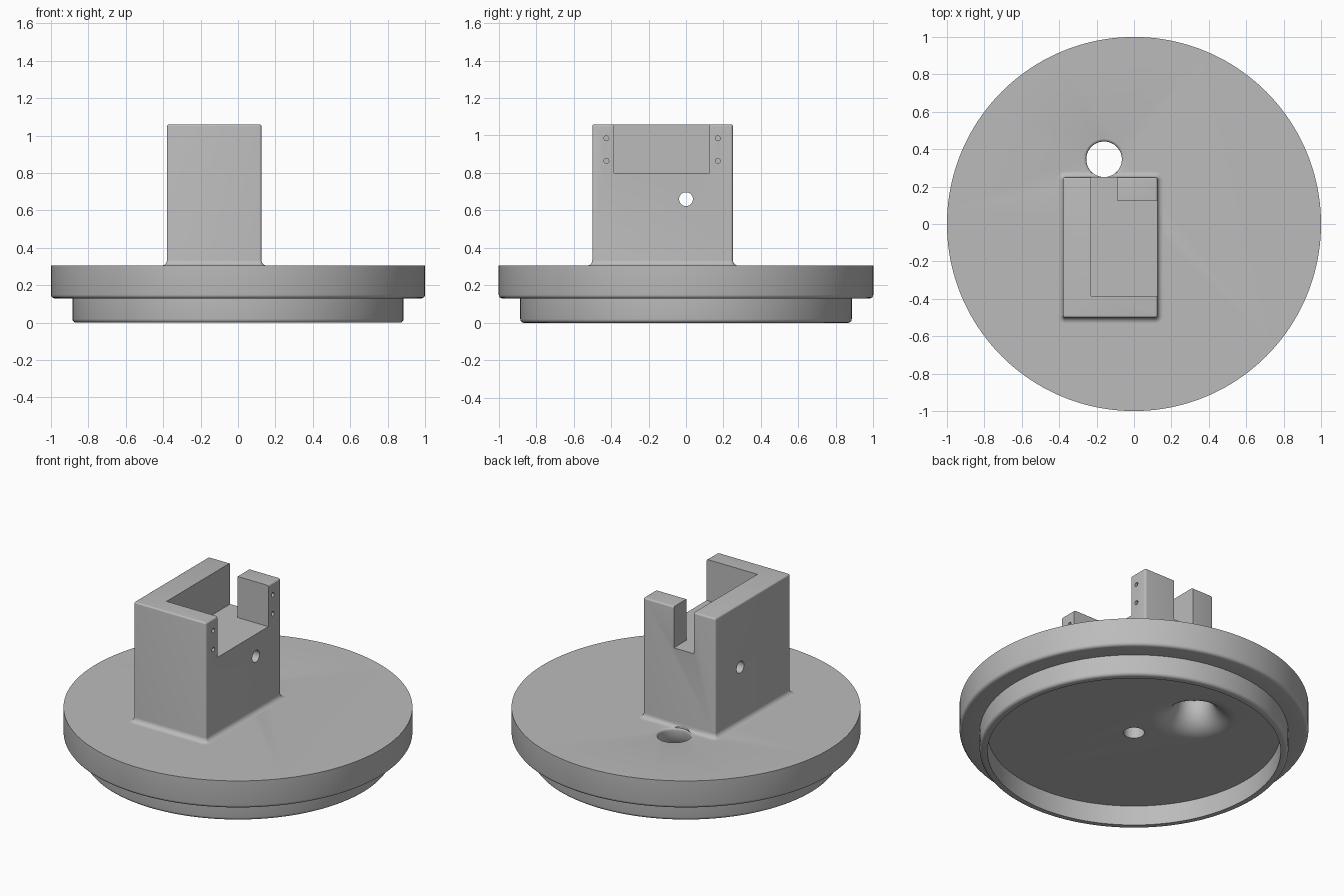
import bpy, bmesh, math
from math import cos, sin, pi

cube = bpy.data.objects.get("Cube")
if cube:
    bpy.data.objects.remove(cube, do_unlink=True)

grey = bpy.data.materials.new("plain grey")
grey.use_nodes = True
COLOUR = (0.5, 0.5, 0.5, 1)
grey.diffuse_color = COLOUR
grey.node_tree.nodes["Principled BSDF"].inputs["Base Color"].default_value = COLOUR


def loft(name, rings):
    """Closed solid through a stack of rings with equal point counts."""
    bm = bmesh.new()
    loops = [[bm.verts.new(p) for p in ring] for ring in rings]
    n = len(loops[0])
    for a, b in zip(loops, loops[1:]):
        for i in range(n):
            j = (i + 1) % n
            bm.faces.new((a[i], a[j], b[j], b[i]))
    bm.faces.new(loops[0][::-1])
    bm.faces.new(loops[-1])
    bmesh.ops.recalc_face_normals(bm, faces=bm.faces)
    mesh = bpy.data.meshes.new(name)
    bm.to_mesh(mesh)
    bm.free()
    mesh.materials.append(grey)
    obj = bpy.data.objects.new(name, mesh)
    bpy.context.collection.objects.link(obj)
    return obj


def lathe(name, profile, x=0, y=0, sides=64):
    """Round solid from (radius, z) pairs."""
    turn = [2 * pi * i / sides for i in range(sides)]
    return loft(name, [[(x + r * cos(t), y + r * sin(t), z) for t in turn]
                       for r, z in profile])


def rod_x(name, x0, x1, y, z, r, sides=32):
    """Cylinder along x."""
    turn = [2 * pi * i / sides for i in range(sides)]
    return loft(name, [[(x, y + r * cos(t), z + r * sin(t)) for t in turn]
                       for x in (x0, x1)])


def arc(cr, cz, radius, start, end, steps):
    """Profile points on an arc, angles in degrees."""
    angles = [math.radians(start + (end - start) * i / steps) for i in range(steps + 1)]
    return [(cr + radius * cos(a), cz + radius * sin(a)) for a in angles]


def rounded_rect(x0, x1, y0, y1, z, grow, corner=0.012, steps=4):
    """Rectangle ring with rounded corners, grown outwards."""
    centres = [(x1 - corner, y1 - corner), (x0 + corner, y1 - corner),
               (x0 + corner, y0 + corner), (x1 - corner, y0 + corner)]
    ring = []
    for k, (cx, cy) in enumerate(centres):
        for i in range(steps + 1):
            a = pi / 2 * (k + i / steps)
            ring.append((cx + (corner + grow) * cos(a), cy + (corner + grow) * sin(a), z))
    return ring


def cut(target, cutters):
    bpy.context.view_layer.objects.active = target
    for cutter in cutters:
        mod = target.modifiers.new("cut", 'BOOLEAN')
        mod.operation = 'DIFFERENCE'
        mod.solver = 'EXACT'
        mod.object = cutter
        bpy.ops.object.modifier_apply(modifier=mod.name)


# Stepped round base with softened lower edges
base = lathe("round_base",
             arc(0.865, 0.02, 0.02, -90, 0, 4) + [(0.885, 0.13)]
             + arc(0.98, 0.15, 0.02, -90, 0, 4) + [(1, 0.305)], sides=160)

# Upright block: flared foot, straight walls, softened top
foot = [(0.335 - 0.03 * sin(a), 0.03 - 0.03 * cos(a))
        for a in [pi / 2 * (1 - i / 6) for i in range(7)]]
top = [(1.05 + 0.01 * sin(a), -0.01 + 0.01 * cos(a))
       for a in [pi / 2 * i / 4 for i in range(5)]]
levels = [(0.285, 0.03)] + foot + top
block = loft("upright_block",
             [rounded_rect(-0.38, 0.125, -0.5, 0.25, z, g) for z, g in levels])

# Cutters: underside cavity, flared hole, centre bore, cross bore, pocket
cavity = lathe("cavity_cutter", [(0.84, -0.1), (0.84, 0.125)], sides=160)
flared_hole = lathe("flared_hole_cutter",
                    [(0.25, 0.1)] + arc(0.25, 0.28, 0.155, 270, 180, 12)
                    + arc(0.11, 0.29, 0.015, 180, 90, 4) + [(0.095, 0.306), (0.095, 0.4)],
                    x=-0.16, y=0.346)
centre_bore = lathe("centre_bore_cutter", [(0.06, -0.1), (0.06, 0.66)], sides=48)
cross_bore = rod_x("cross_bore_cutter", -0.6, 0.4, 0, 0.66, 0.037)
outline = [(-0.23, -0.385), (0.3, -0.385), (0.3, 0.125),
           (-0.09, 0.125), (-0.09, 0.4), (-0.23, 0.4)]
pocket = loft("pocket_cutter", [[(x, y, z) for x, y in outline] for z in (0.8, 1.3)])
screw_holes = [rod_x("screw_hole_cutter", 0.02, 0.2, y, z, 0.013, 20)
               for y in (-0.425, 0.17) for z in (0.865, 0.985)]

cut(base, [cavity, flared_hole, centre_bore])
cut(block, [pocket, flared_hole, centre_bore, cross_bore] + screw_holes)
for cutter in [cavity, flared_hole, centre_bore, cross_bore, pocket] + screw_holes:
    bpy.data.objects.remove(cutter, do_unlink=True)

# Smooth shading with sharp edges kept
for obj in (base, block):
    bpy.ops.object.select_all(action='DESELECT')
    obj.select_set(True)
    bpy.context.view_layer.objects.active = obj
    bpy.ops.object.shade_smooth_by_angle(angle=math.radians(30))
